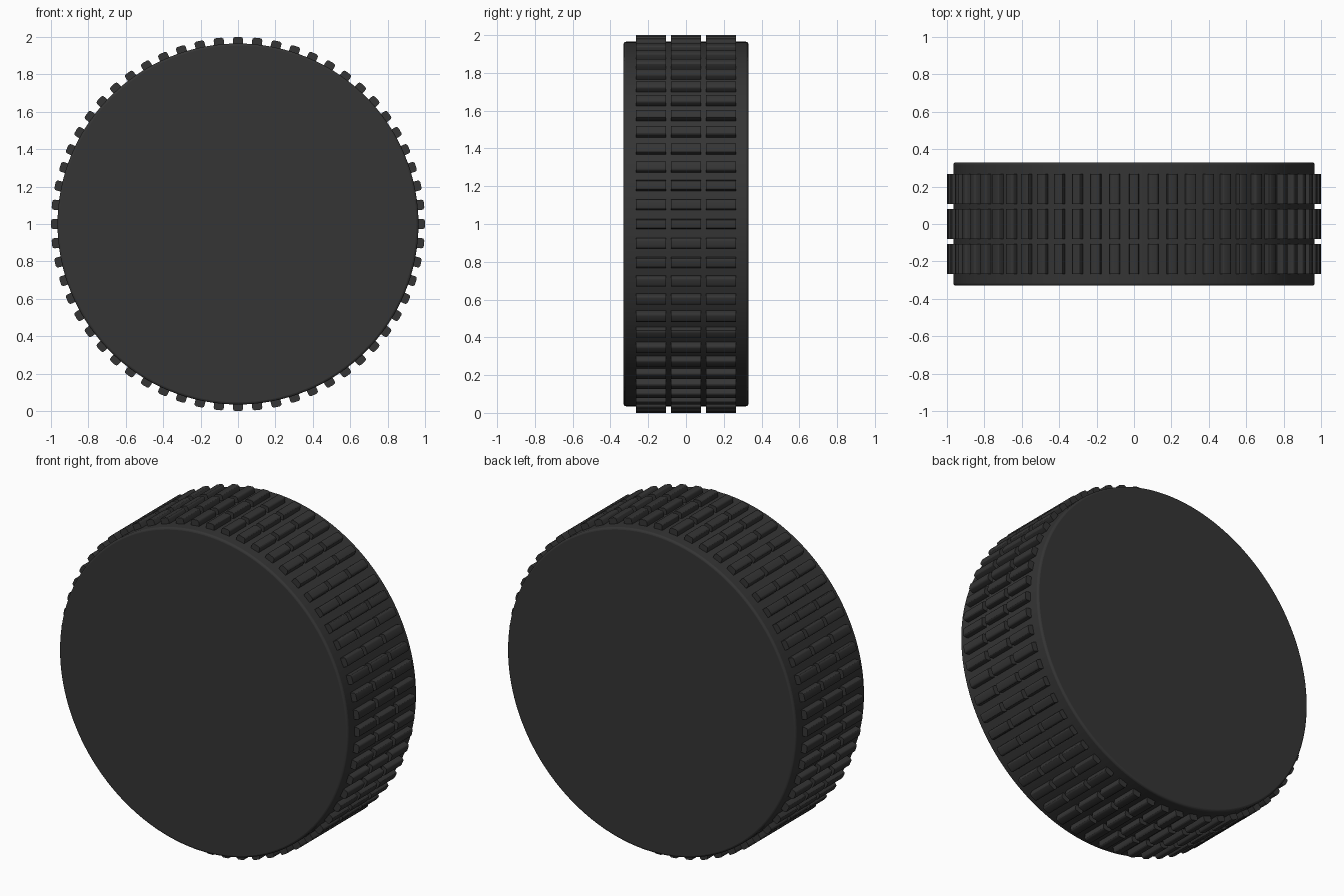
import bpy, bmesh, math
from mathutils import Matrix

if "Cube" in bpy.data.objects:
    bpy.data.objects.remove(bpy.data.objects["Cube"])

LUGS = 60
R_BODY, HALF_W = 0.965, 0.33
LUG_W, LUG_H, LUG_L = 0.054, 0.06, 0.16

rubber = bpy.data.materials.new("dark_rubber")
rubber.diffuse_color = (0.035, 0.035, 0.035, 1)
rubber.use_nodes = True
rubber.node_tree.nodes["Principled BSDF"].inputs["Base Color"].default_value = rubber.diffuse_color


def finish(obj):
    obj.data.materials.append(rubber)
    bpy.ops.object.select_all(action='DESELECT')
    obj.select_set(True)
    bpy.context.view_layer.objects.active = obj
    bpy.ops.object.shade_smooth_by_angle(angle=math.radians(30))


# Solid tyre body with a small rounded shoulder
bpy.ops.mesh.primitive_cylinder_add(vertices=128, radius=R_BODY, depth=2 * HALF_W,
                                    location=(0, 0, 1), rotation=(math.pi / 2, 0, 0))
body = bpy.context.object
body.name = "tyre_body"
bev = body.modifiers.new("shoulder", 'BEVEL')
bev.width = 0.012
bev.segments = 3
bev.limit_method = 'ANGLE'
bev.angle_limit = math.radians(40)
finish(body)


def tread_row(name, y):
    """Ring of bars, each rounded along its long edges."""
    bm = bmesh.new()
    for i in range(LUGS):
        place = (Matrix.Rotation(math.tau * i / LUGS, 4, 'Y')
                 @ Matrix.Translation((0, y, 1 - LUG_H / 2))
                 @ Matrix.Diagonal((LUG_W, LUG_L, LUG_H, 1)))
        bmesh.ops.create_cube(bm, size=1, matrix=place)
    long_edges = [e for e in bm.edges
                  if abs(e.verts[0].co.y - e.verts[1].co.y) > LUG_L / 2]
    bmesh.ops.bevel(bm, geom=long_edges, offset=0.013, segments=3,
                    profile=0.5, affect='EDGES')
    mesh = bpy.data.meshes.new(name)
    bm.to_mesh(mesh)
    bm.free()
    obj = bpy.data.objects.new(name, mesh)
    obj.location.z = 1
    bpy.context.collection.objects.link(obj)
    finish(obj)


# Three parallel rows of tread bars
for name, y in (("tread_front", -0.186), ("tread_middle", 0), ("tread_back", 0.186)):
    tread_row(name, y)
